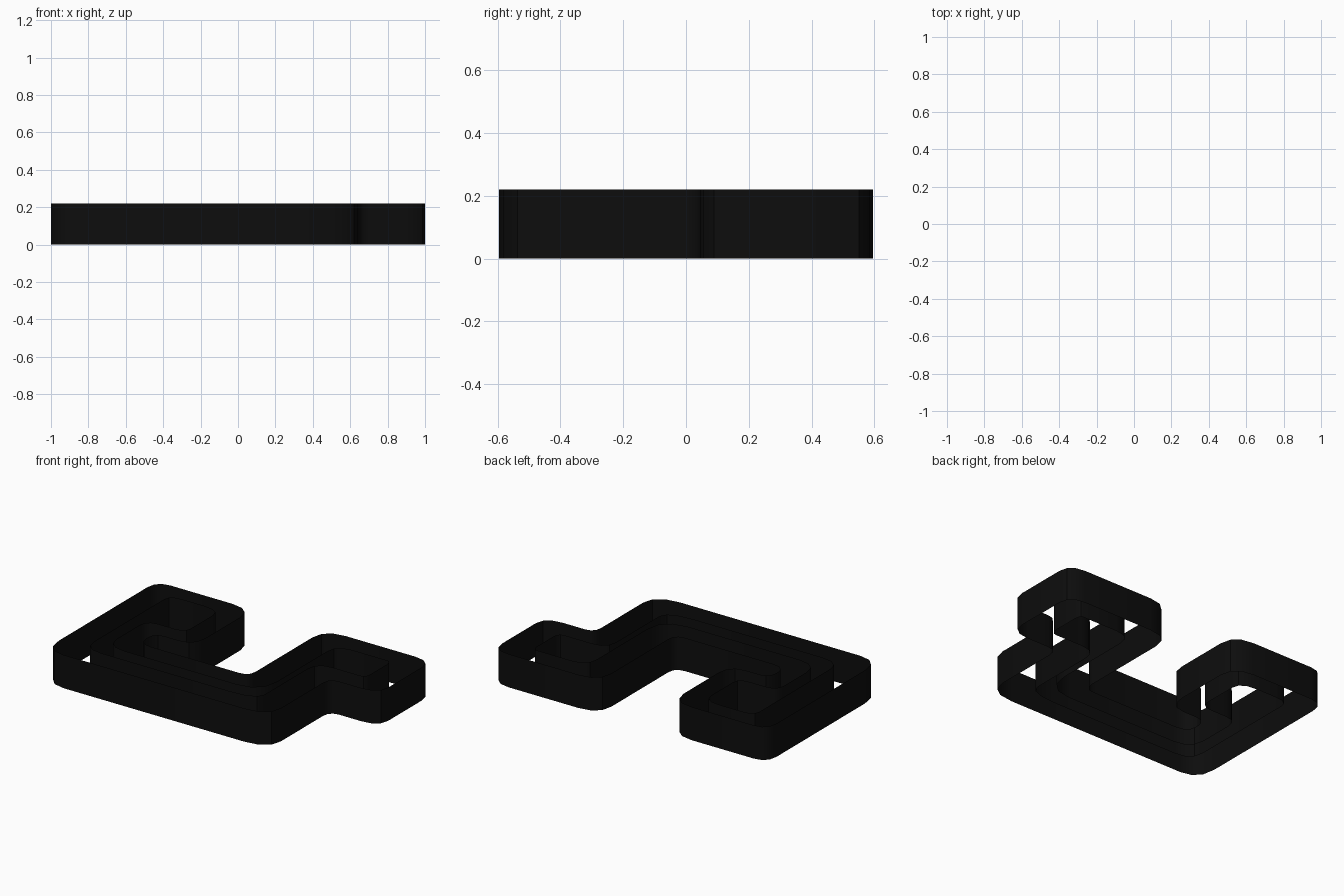
import bpy
import bmesh
from math import radians
from mathutils import Vector

default = bpy.data.objects.get("Cube")
if default:
    bpy.data.objects.remove(default)

HEIGHT = 0.22
CORNER_STEPS = 3

# Near-black finish
black = bpy.data.materials.new("black")
black.use_nodes = True
colour = (0.004, 0.004, 0.004, 1)
black.diffuse_color = colour
black.node_tree.nodes["Principled BSDF"].inputs["Base Color"].default_value = colour


def rounded_outline(corners):
    """Round each corner (x, y, cut before, cut after) of a closed outline."""
    spots = [Vector(c[:2]) for c in corners]
    outline = []
    for i, (x, y, before, after) in enumerate(corners):
        corner = spots[i]
        start = corner + (spots[i - 1] - corner).normalized() * before
        end = corner + (spots[(i + 1) % len(spots)] - corner).normalized() * after
        for step in range(CORNER_STEPS + 1):
            t = step / CORNER_STEPS
            outline.append(start.lerp(corner, t).lerp(corner.lerp(end, t), t))
    return outline


def ribbon_wall(name, corners):
    """Raise a closed outline into a thin upright wall, open above and below."""
    bm = bmesh.new()
    base = [bm.verts.new((p.x, p.y, 0)) for p in rounded_outline(corners)]
    edges = [bm.edges.new((v, base[(i + 1) % len(base)])) for i, v in enumerate(base)]
    raised = bmesh.ops.extrude_edge_only(bm, edges=edges)["geom"]
    top = [v for v in raised if isinstance(v, bmesh.types.BMVert)]
    bmesh.ops.translate(bm, verts=top, vec=(0, 0, HEIGHT))
    bmesh.ops.recalc_face_normals(bm, faces=bm.faces[:])
    # Face the wall outwards
    bm.faces.ensure_lookup_table()
    leftmost = min(bm.faces, key=lambda f: f.calc_center_median().x)
    if leftmost.normal.x > 0:
        bmesh.ops.reverse_faces(bm, faces=bm.faces[:])
    mesh = bpy.data.meshes.new(name)
    bm.to_mesh(mesh)
    bm.free()
    mesh.materials.append(black)
    wall = bpy.data.objects.new(name, mesh)
    bpy.context.collection.objects.link(wall)
    bpy.ops.object.select_all(action="DESELECT")
    wall.select_set(True)
    bpy.context.view_layer.objects.active = wall
    bpy.ops.object.shade_smooth_by_angle(angle=radians(35))
    return wall


# Outer boundary of the winding channel
ribbon_wall("outer_wall", [
    (-1, -.595, .15, .14), (.64, -.595, .18, .13),
    (.64, .045, .07, .07), (1, .045, .13, .1),
    (1, .595, .1, .12), (.22, .595, .15, .13),
    (.22, -.2, .07, .07), (-.59, -.2, .09, .085),
    (-.59, -.03, .085, .07), (-.3, -.03, .11, .12),
    (-.3, .58, .13, .15), (-1, .58, .1, .1),
])

# Inner boundary following the same winding course
ribbon_wall("inner_wall", [
    (-.82, -.445, .11, .13), (.45, -.445, .21, .08),
    (.45, .185, .1, .11), (.805, .185, .04, .05),
    (.805, .455, .05, .03), (.405, .455, .11, .1),
    (.405, -.34, .17, .18), (-.73, -.34, .14, .12),
    (-.73, .09, .08, .08), (-.45, .09, .08, .06),
    (-.45, .46, .08, .12), (-.82, .46, .09, .06),
])
